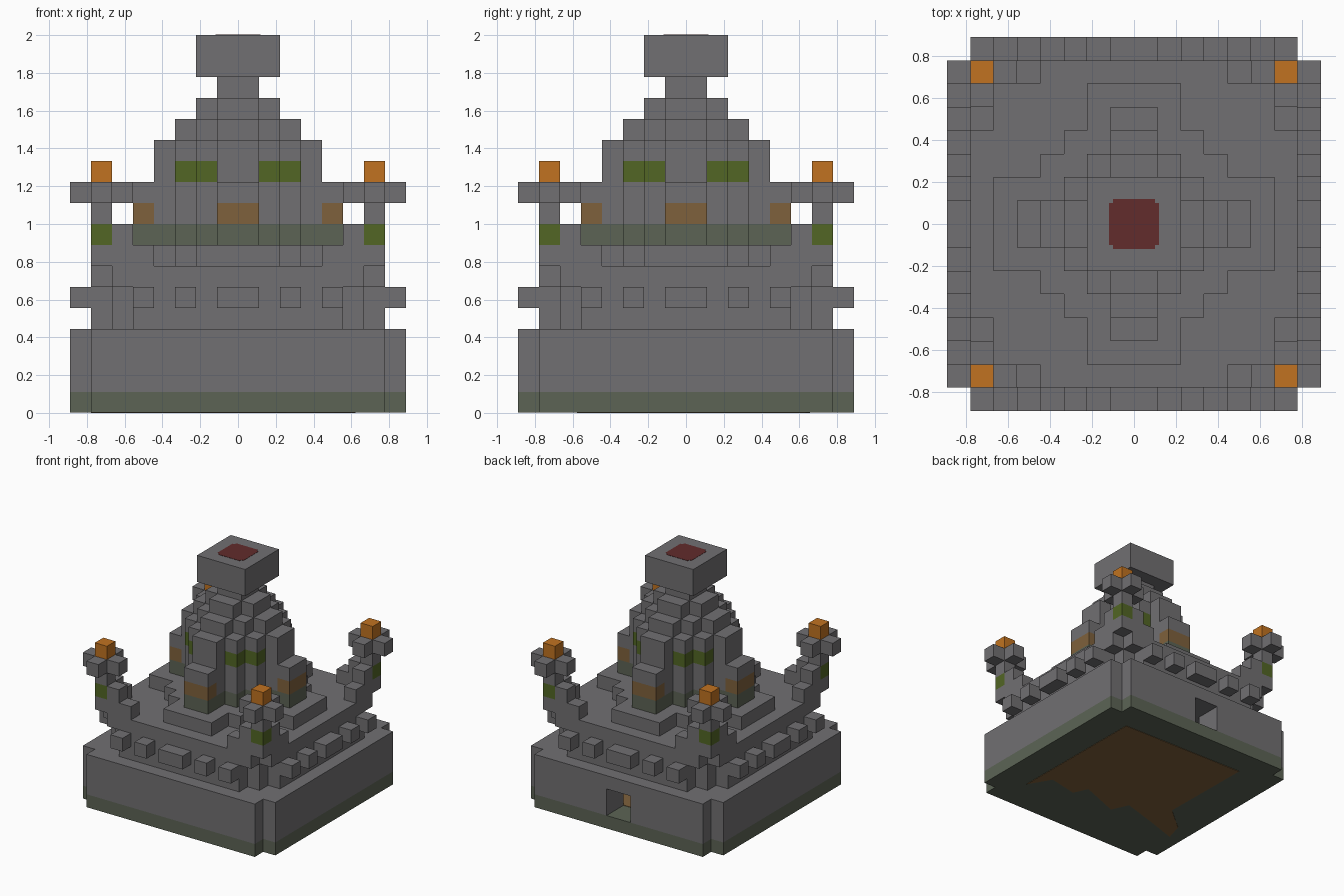
import bpy
import bmesh
from mathutils import Matrix

if "Cube" in bpy.data.objects:
    bpy.data.objects.remove(bpy.data.objects["Cube"])

U = 1 / 9  # one building block


def material(name, colour):
    m = bpy.data.materials.new(name)
    m.use_nodes = True
    m.diffuse_color = (*colour, 1)
    m.node_tree.nodes["Principled BSDF"].inputs["Base Color"].default_value = (*colour, 1)
    return m


STONE = material("grey stone", (0.165, 0.16, 0.168))
MOSSY = material("mossy stone", (0.107, 0.127, 0.091))
LEAF = material("leaf green", (0.084, 0.133, 0.018))
BROWN = material("earth brown", (0.212, 0.12, 0.045))
FLAME = material("flame orange", (0.533, 0.171, 0.015))
RED = material("dark red", (0.122, 0.025, 0.025))


def finish(name, bm, mat):
    bmesh.ops.recalc_face_normals(bm, faces=bm.faces)
    bmesh.ops.scale(bm, vec=(U, U, U), verts=bm.verts)
    mesh = bpy.data.meshes.new(name)
    bm.to_mesh(mesh)
    bm.free()
    mesh.materials.append(mat)
    ob = bpy.data.objects.new(name, mesh)
    bpy.context.collection.objects.link(ob)
    return ob


def prism(name, outline, z0, z1, mat):
    bm = bmesh.new()
    face = bm.faces.new([bm.verts.new((x, y, z0)) for x, y in outline])
    ext = bmesh.ops.extrude_face_region(bm, geom=[face])
    bmesh.ops.translate(bm, vec=(0, 0, z1 - z0),
                        verts=[g for g in ext["geom"] if isinstance(g, bmesh.types.BMVert)])
    return finish(name, bm, mat)


def stepped(halves):
    """Cross-like outline with four equal quadrants, from half sizes (x, y)."""
    quad = [halves[0]]
    for (x0, _), (x1, y1) in zip(halves, halves[1:]):
        quad += [(x0, y1), (x1, y1)]
    pts = []
    for _ in range(4):
        pts += quad
        quad = [(y, -x) for x, y in quad]
    # neighbouring quadrants never share a corner
    return pts


def tier(name, halves, z0, z1, mat=STONE):
    return prism(name, stepped(halves), z0, z1, mat)


def boxes(name, spans, mat=STONE, turns=4):
    """Boxes (x0, x1, y0, y1, z0, z1), repeated around the centre."""
    bm = bmesh.new()
    for k in range(turns):
        rot = Matrix.Rotation(k * 1.5707963, 4, "Z")
        for x0, x1, y0, y1, z0, z1 in spans:
            move = Matrix.Translation(((x0 + x1) / 2, (y0 + y1) / 2, (z0 + z1) / 2))
            size = Matrix.Diagonal((x1 - x0, y1 - y0, z1 - z0, 1))
            bmesh.ops.create_cube(bm, size=1, matrix=rot @ move @ size)
    return finish(name, bm, mat)


def cut(target, cutter):
    mod = target.modifiers.new("opening", "BOOLEAN")
    mod.operation, mod.solver, mod.object = "DIFFERENCE", "EXACT", cutter
    bpy.context.view_layer.objects.active = target
    bpy.ops.object.modifier_apply(modifier=mod.name)
    bpy.data.objects.remove(cutter)


# Base with a doorway at the back and a room inside
BASE = [(7, 8), (8, 7)]
tier("mossy_footing", BASE, 0.03, 1, MOSSY)
base = tier("base_wall", BASE, 1, 4)
cut(base, boxes("room_cutter", [(-5, 5, -5, 6, 0.9, 3)], turns=1))
cut(base, boxes("door_cutter", [(-1, 1, 5.9, 8.5, 0.9, 3)], turns=1))

# Worn earth patch, on the room floor and on the underside
patch = [(5.5, 5.7), (-4.8, 5.9), (-4.7, -1.4), (-6.6, -3), (-7, -4.4), (-4.9, -3.7),
         (-1.9, -2.8), (-1.3, -4.1), (1.8, -2.9), (2.3, -4), (4.6, -3.5), (5.6, -5.2)]
prism("earth_underside", patch, 0, 0.05, BROWN)
boxes("earth_floor", [(-5, 5, -5, 6, 0.99, 1.03)], BROWN, turns=1)

# Terrace and projecting blocks
tier("terrace", [(5, 7), (6, 6), (7, 5)], 4, 7)
studs = [(-1, 1, 7, 8, 5, 6)]
for s in (1, -1):
    for a in (2, 4):
        lo, hi = sorted((s * a, s * (a + 1)))
        studs.append((lo, hi, 7, 8, 5, 6))
boxes("terrace_studs", studs)
tier("plinth", [(2, 6), (3, 4), (4, 3), (6, 2)], 7, 8)

# Corner torches with stepped braces
boxes("braces", [(5, 6, 6, 7, 6, 9), (6, 7, 5, 6, 6, 9),
                 (4, 5, 6, 7, 7, 8), (6, 7, 4, 5, 7, 8)])
boxes("torch_posts", [(6, 7, 6, 7, 7, 8), (6, 7, 6, 7, 9, 11)])
boxes("torch_vines", [(6, 7, 6, 7, 8, 9)], LEAF)
boxes("torch_arms", [(5, 6, 6, 7, 10, 11), (7, 8, 6, 7, 10, 11),
                     (6, 7, 5, 6, 10, 11), (6, 7, 7, 8, 10, 11)])
boxes("torch_flames", [(6, 7, 6, 7, 11, 12)], FLAME)

# Central tower, layer by layer
CORE = [(2, 3), (3, 2)]
ARMS = [(1, 4)] + CORE + [(4, 1)]
tier("tower_mossy_foot", [(1, 5)] + CORE + [(5, 1)], 8, 9, MOSSY)
tier("tower_lower", ARMS, 9, 11)
boxes("buttress_bands", [(-1, 1, 4, 5, 9, 10)], BROWN)
boxes("buttress_tops", [(-1, 1, 4, 5, 10, 11)])
tier("tower_vines", CORE, 11, 12, LEAF)
boxes("tower_arms", [(-1, 1, 3, 4, 11, 12)])
tier("tower_upper", ARMS, 12, 13)
tier("tower_shoulder", [(1, 3), (2, 2), (3, 1)], 13, 14)
tier("tower_collar", [(1, 2), (2, 1)], 14, 15)
tier("tower_neck", [(1, 1)], 15, 16)
tier("altar", [(2, 2)], 16, 18)
tier("altar_stain", [(0.9, 1.08), (1.08, 0.9)], 17.99, 18.02, RED)
